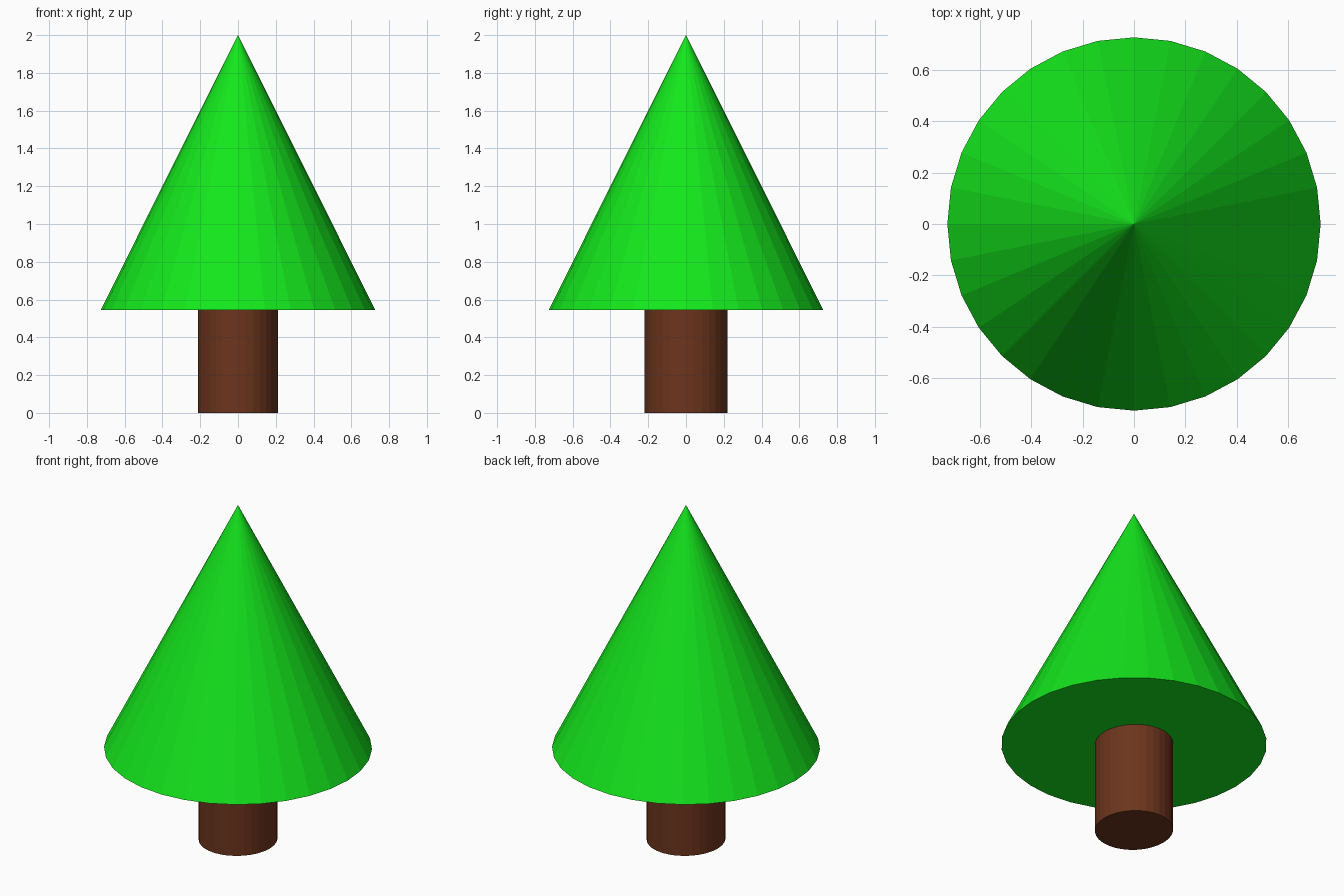
import bpy

if "Cube" in bpy.data.objects:
    bpy.data.objects.remove(bpy.data.objects["Cube"])

CONE_BASE, CONE_TOP, CONE_RADIUS = 0.545, 2.0, 0.727
TRUNK_TOP = 0.56  # slightly sunk into the foliage
SIDES = 32


def finish(obj, name, color):
    obj.name = name
    mat = bpy.data.materials.new(name + "_color")
    mat.diffuse_color = (*color, 1)
    mat.use_nodes = True
    mat.node_tree.nodes["Principled BSDF"].inputs["Base Color"].default_value = mat.diffuse_color
    obj.data.materials.append(mat)


# Foliage: flat-shaded closed cone
bpy.ops.mesh.primitive_cone_add(
    vertices=SIDES, radius1=CONE_RADIUS, radius2=0,
    depth=CONE_TOP - CONE_BASE, location=(0, 0, (CONE_TOP + CONE_BASE) / 2))
finish(bpy.context.object, "foliage", (0.007, 0.8, 0.012))

# Trunk: slightly oval cylinder
bpy.ops.mesh.primitive_cylinder_add(
    vertices=SIDES, radius=1, depth=TRUNK_TOP, location=(0, 0, TRUNK_TOP / 2))
trunk = bpy.context.object
trunk.scale = (0.211, 0.219, 1)
bpy.ops.object.transform_apply(location=False, rotation=False, scale=True)
finish(trunk, "trunk", (0.15, 0.035, 0.012))
